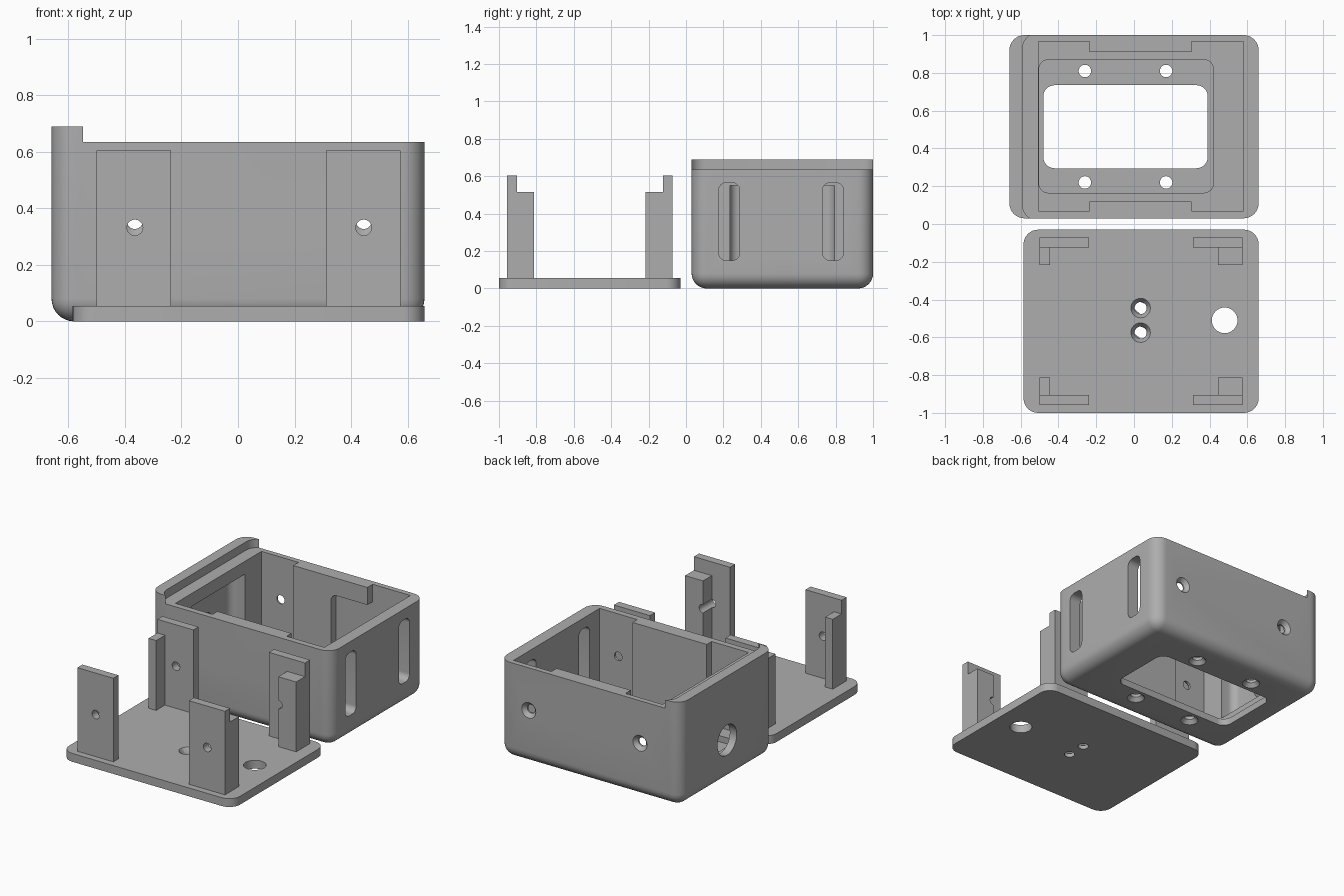
import bpy, bmesh
from mathutils import Vector, Matrix

if "Cube" in bpy.data.objects:
    bpy.data.objects.remove(bpy.data.objects["Cube"])

grey = bpy.data.materials.new("plain grey")
grey.use_nodes = True
colour = (0.42, 0.42, 0.42, 1)
grey.diffuse_color = colour
grey.node_tree.nodes["Principled BSDF"].inputs["Base Color"].default_value = colour


def finish(name, bm):
    bmesh.ops.recalc_face_normals(bm, faces=bm.faces)
    mesh = bpy.data.meshes.new(name)
    bm.to_mesh(mesh)
    bm.free()
    mesh.materials.append(grey)
    obj = bpy.data.objects.new(name, mesh)
    bpy.context.collection.objects.link(obj)
    return obj


def block(name, lo, hi, radius=0, axis=2, round_base=False):
    """Box between two corners, with the edges along one axis rounded."""
    lo, hi = Vector(lo), Vector(hi)
    bm = bmesh.new()
    bmesh.ops.create_cube(bm, size=1)
    for v in bm.verts:
        v.co = (lo + hi) / 2 + v.co * (hi - lo)
    if radius:
        def chosen(e):
            a, b = (v.co for v in e.verts)
            base = round_base and max(a.z, b.z) < lo.z + 1e-4
            return base or abs((b - a).normalized()[axis]) > 0.9
        bmesh.ops.bevel(bm, geom=[e for e in bm.edges if chosen(e)], offset=radius,
                        segments=8, profile=0.5, affect='EDGES', clamp_overlap=True)
    return finish(name, bm)


def drill(start, end, r1, r2=None):
    """Round cutter, tapered if two radii are given."""
    start, end = Vector(start), Vector(end)
    span = end - start
    bm = bmesh.new()
    turn = span.to_track_quat('Z', 'Y').to_matrix().to_4x4()
    bmesh.ops.create_cone(bm, cap_ends=True, segments=32, radius1=r1,
                          radius2=r1 if r2 is None else r2, depth=span.length,
                          matrix=Matrix.Translation((start + end) / 2) @ turn)
    return finish("cutter", bm)


def combine(target, tool, operation='DIFFERENCE'):
    tool.hide_render = True
    mod = target.modifiers.new("combine", 'BOOLEAN')
    mod.operation, mod.object, mod.solver = operation, tool, 'EXACT'
    bpy.context.view_layer.objects.active = target
    bpy.ops.object.modifier_apply(modifier=mod.name)
    bpy.data.objects.remove(tool)


def cut_block(target, *args, **kw):
    combine(target, block("cutter", *args, **kw))


def smooth(obj):
    bpy.ops.object.select_all(action='DESELECT')
    obj.select_set(True)
    bpy.context.view_layer.objects.active = obj
    bpy.ops.object.shade_smooth_by_angle(angle=0.6)


screw_x = (-0.365, 0.445)

# Case shell, with a seat for the lid that leaves a lip on one end
case = block("case", (-0.66, 0.03, 0), (0.66, 1, 0.69), 0.08, round_base=True)
cut_block(case, (-0.59, 0.02, 0.635), (0.8, 1.01, 0.8), 0.08)

# Cavity, wider at the corners where the lid posts slide in
cavity = block("cavity", (-0.505, 0.12, 0.085), (0.58, 0.91, 0.9))
for x0, x1 in ((-0.505, -0.235), (0.305, 0.58)):
    combine(cavity, block("post_room", (x0, 0.07, 0.085), (x1, 0.965, 0.9)), 'UNION')
combine(case, cavity)

# Recess in the floor, window, and pockets hidden inside the walls
cut_block(case, (-0.503, 0.165, 0.045), (0.42, 0.87, 0.2), 0.05)
cut_block(case, (-0.48, 0.295, -0.1), (0.39, 0.735, 0.1), 0.06)
cut_block(case, (-0.61, 0.235, 0.1), (-0.4, 0.795, 0.55), 0.05)
cut_block(case, (0.04, 0.85, 0.1), (0.4, 0.964, 0.52), 0.04, axis=1)

# Cable hole in one end, vent slots in the other
combine(case, drill((-0.8, 0.515, 0.27), (-0.45, 0.515, 0.27), 0.1))
for y in (0.175, 0.73):
    cut_block(case, (0.5, y, 0.15), (0.8, y + 0.112, 0.565), 0.04, axis=0)

# Countersunk screw holes in the floor
for x in (-0.26, 0.17):
    for y in (0.22, 0.81):
        combine(case, drill((x, y, -0.1), (x, y, 0.15), 0.033))
        combine(case, drill((x, y, -0.005), (x, y, 0.025), 0.058, 0.033))

# Countersunk screw holes in the long sides
for x in screw_x:
    for y, inward in ((0.03, 1), (1, -1)):
        combine(case, drill((x, y - inward * 0.1, 0.355), (x, y + inward * 0.16, 0.355), 0.028))
        combine(case, drill((x, y - inward * 0.005, 0.355), (x, y + inward * 0.025, 0.355),
                            0.056, 0.028))
smooth(case)

# Lid plate
lid = block("lid", (-0.585, -1, 0), (0.66, -0.03, 0.055), 0.078)

# Corner posts: a tall plate with a shorter web behind it
mid_y = -0.514
for x0, x1, w0, w1 in ((-0.5, -0.238, -0.5, -0.445), (0.312, 0.575, 0.445, 0.575)):
    for side in (-1, 1):
        def post_part(a, b, c, d, top):
            ys = sorted((mid_y + side * c, mid_y + side * d))
            return block("post", (a, ys[0], 0.03), (b, ys[1], top))
        combine(lid, post_part(x0, x1, 0.39, 0.443, 0.605), 'UNION')
        combine(lid, post_part(w0, w1, 0.298, 0.42, 0.515), 'UNION')

# Screw holes through the posts
for x in screw_x:
    combine(lid, drill((x, -1.1, 0.332), (x, 0, 0.332), 0.028))

# Countersunk holes and the round opening in the lid plate
for y in (-0.445, -0.575):
    combine(lid, drill((0.035, y, -0.1), (0.035, y, 0.2), 0.032))
    combine(lid, drill((0.035, y, 0.06), (0.035, y, 0.025), 0.055, 0.032))
combine(lid, drill((0.48, -0.51, -0.1), (0.48, -0.51, 0.2), 0.068))
smooth(lid)
